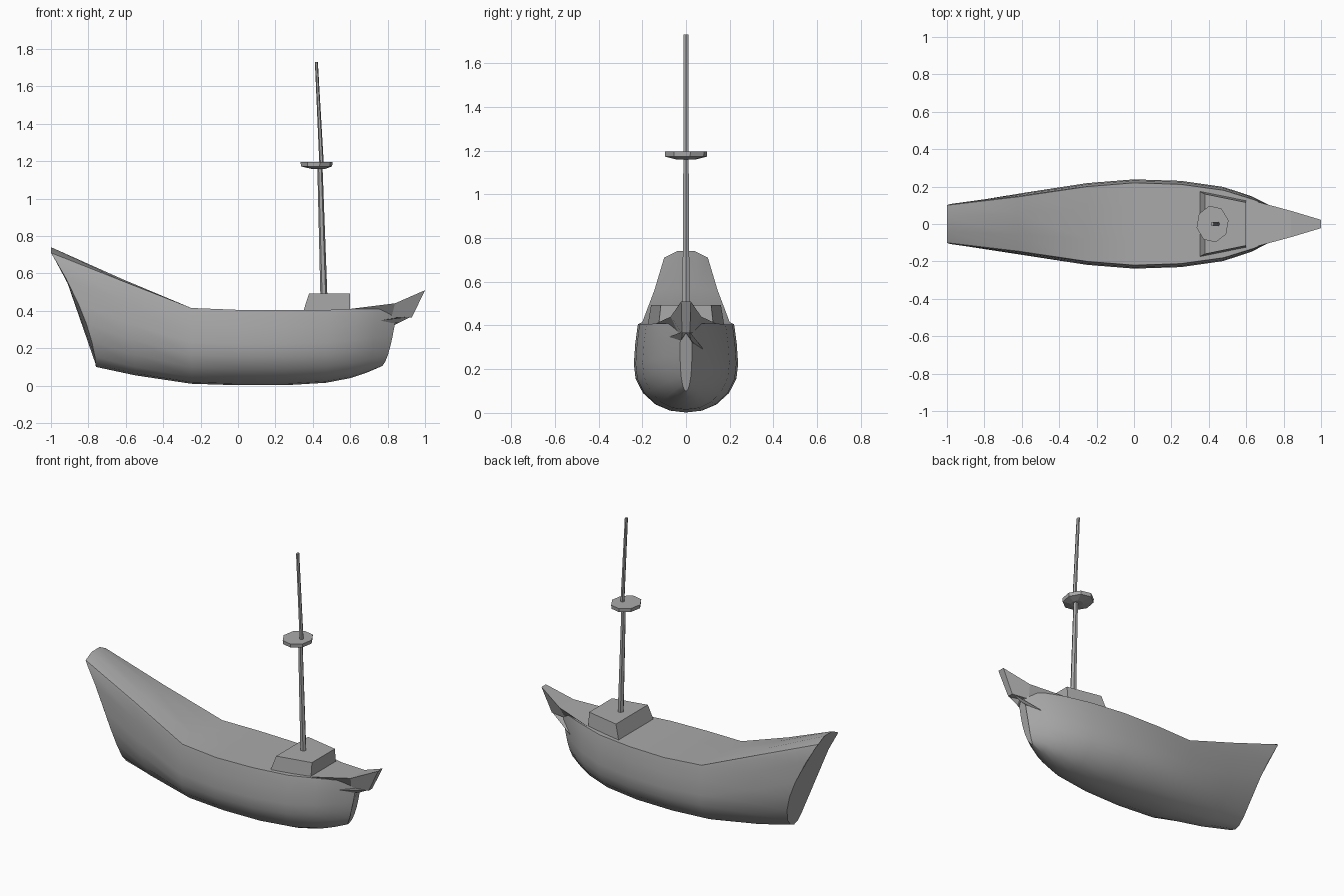
import bpy, math
from mathutils import Vector

if "Cube" in bpy.data.objects:
    bpy.data.objects.remove(bpy.data.objects["Cube"], do_unlink=True)

grey = bpy.data.materials.new("plain_grey")
grey.use_nodes = True
COLOUR = (0.4, 0.4, 0.4, 1)
grey.diffuse_color = COLOUR
grey.node_tree.nodes["Principled BSDF"].inputs["Base Color"].default_value = COLOUR


def make(name, rings, smooth=None):
    """Skin a row of equal closed rings and cap both ends."""
    n = len(rings[0])
    verts = [p for ring in rings for p in ring]
    faces = [(i * n + j, i * n + (j + 1) % n, (i + 1) * n + (j + 1) % n, (i + 1) * n + j)
             for i in range(len(rings) - 1) for j in range(n)]
    faces += [tuple(reversed(range(n))), tuple(range(len(verts) - n, len(verts)))]
    mesh = bpy.data.meshes.new(name)
    mesh.from_pydata(verts, [], faces)
    mesh.materials.append(grey)
    ob = bpy.data.objects.new(name, mesh)
    bpy.context.collection.objects.link(ob)
    bpy.ops.object.select_all(action='DESELECT')
    ob.select_set(True)
    bpy.context.view_layer.objects.active = ob
    bpy.ops.object.mode_set(mode='EDIT')
    bpy.ops.mesh.select_all(action='SELECT')
    bpy.ops.mesh.normals_make_consistent(inside=False)
    bpy.ops.object.mode_set(mode='OBJECT')
    if smooth:
        bpy.ops.object.shade_smooth_by_angle(angle=math.radians(smooth))
    return ob


def disc(x, z, rx, ry, sides, turn=0.0):
    angles = [turn + math.tau * k / sides for k in range(sides)]
    return [(x + rx * math.cos(a), ry * math.sin(a), z) for a in angles]


# Hull: half section as (width share, height share), lofted along stations
SECTION = [(0.3, 0.02), (0.58, 0.09), (0.82, 0.22), (0.96, 0.38),
           (1, 0.55), (1, 0.78), (0.98, 0.96)]


def station(keel_x, rail_x, width, keel_z, rail_w, rail_z, crown, rake):
    def place(y, share):
        return (keel_x + (rail_x - keel_x) * share ** rake, y,
                keel_z + (rail_z - keel_z) * share)
    half = []
    for w, h in SECTION:
        lean = 1 - (1 - rail_w / width) * max(0, h - 0.5) * 1.4
        half.append(place(w * width * lean, h))
    half.append(place(rail_w, 1))
    inner = (rail_x, rail_w * 0.4, rail_z + crown)
    side = half + [inner]
    return [place(0, 0)] + side + [(x, -y, z) for x, y, z in reversed(side)]


make("hull", [station(*s) for s in [
    (-0.76, -1.0, 0.125, 0.10, 0.10, 0.71, 0.03, 1.6),
    (-0.55, -0.62, 0.17, 0.055, 0.145, 0.56, 0.01, 1.5),
    (-0.25, -0.25, 0.22, 0.01, 0.20, 0.415, 0.0, 1),
    (0.00, 0.00, 0.24, 0.002, 0.22, 0.405, 0.0, 1),
    (0.25, 0.25, 0.232, 0.002, 0.212, 0.405, 0.0, 1),
    (0.47, 0.48, 0.20, 0.015, 0.18, 0.405, 0.0, 1),
    (0.60, 0.64, 0.15, 0.04, 0.13, 0.41, 0.0, 0.6),
    (0.69, 0.75, 0.095, 0.07, 0.085, 0.41, 0.0, 0.6),
    (0.76, 0.85, 0.027, 0.10, 0.025, 0.40, 0.0, 0.5)]], 35)

# Beakhead: tapering prow above the stem
make("beakhead", [[(bx, -bw, bz), (bx, bw, bz), (tx, tw, tz), (tx, -tw, tz)]
                  for bx, bw, bz, tx, tw, tz in [
                      (0.62, 0.10, 0.385, 0.60, 0.135, 0.41),
                      (0.82, 0.035, 0.365, 0.84, 0.07, 0.44),
                      (0.93, 0.018, 0.365, 1.0, 0.022, 0.51)]])

# Cheek spikes: thin wedges from the beak back along each bow
for side, name, end_z in [(-1, "right_cheek", 0.33), (1, "left_cheek", 0.24)]:
    make(name, [
        [(0.93, side * 0.018, 0.37), (0.86, side * 0.02, 0.335), (0.86, 0, 0.365)],
        [(0.65, side * 0.115, end_z + 0.005), (0.65, side * 0.115, end_z),
         (0.67, side * 0.09, end_z)]])

# Deckhouse around the mast foot
make("deckhouse", [
    [(0.35, -0.175, 0.40), (0.60, -0.125, 0.40), (0.60, 0.125, 0.40), (0.35, 0.175, 0.40)],
    [(0.38, -0.16, 0.493), (0.60, -0.115, 0.493), (0.60, 0.115, 0.493), (0.38, 0.16, 0.493)]])

# Mast in two lengths, raked aft
make("lower_mast", [disc(0.46, 0.45, 0.019, 0.019, 6), disc(0.438, 1.17, 0.014, 0.014, 6)])
make("upper_mast", [disc(0.447, 1.18, 0.012, 0.013, 6), disc(0.419, 1.73, 0.008, 0.012, 6)])

# Lookout platform
make("lookout", [disc(0.43, 1.158, 0.035, 0.04, 8, 0.2), disc(0.42, 1.172, 0.085, 0.097, 8, 0.2),
                 disc(0.42, 1.195, 0.087, 0.099, 8, 0.2)])
